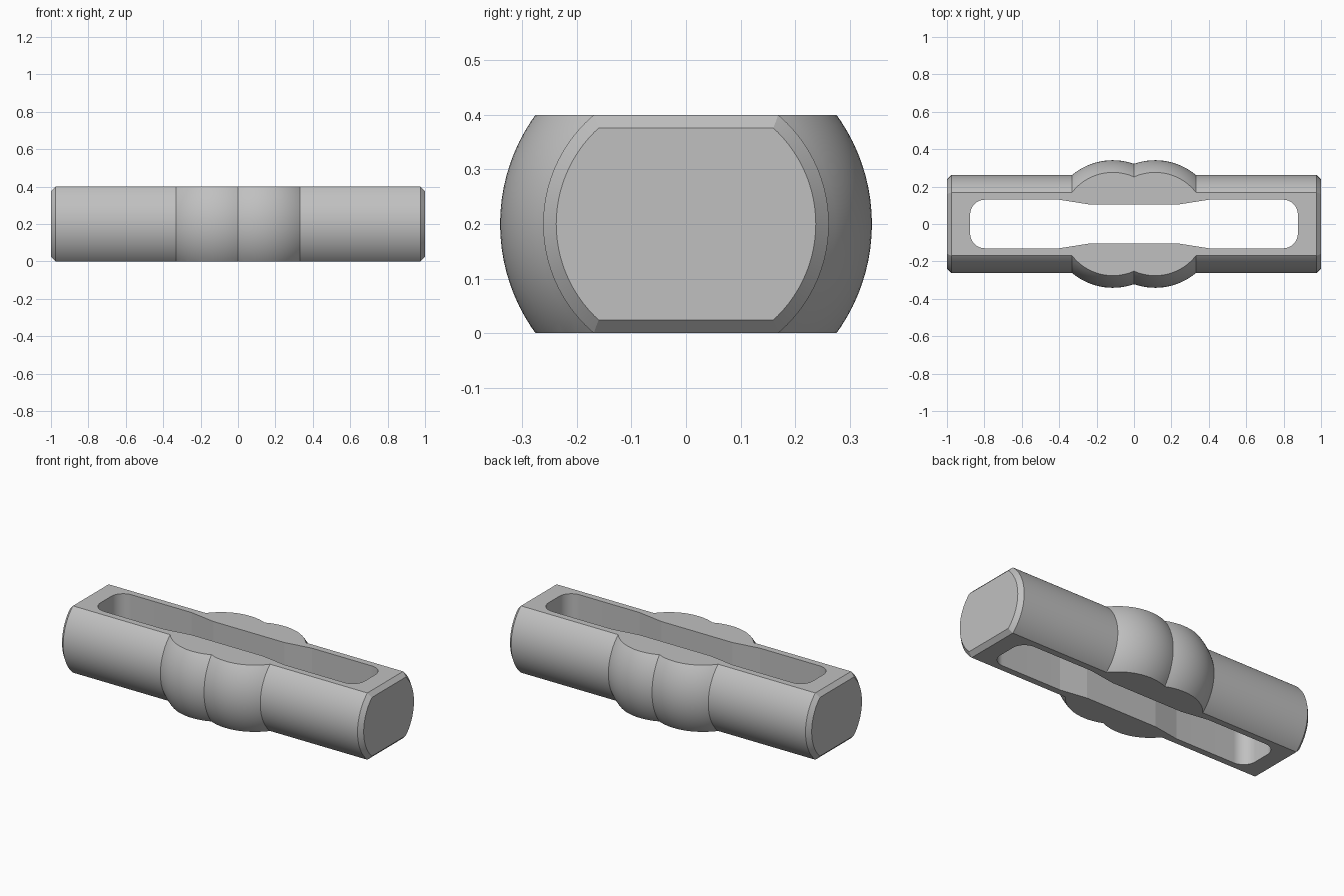
import bpy
import bmesh
from math import sin, cos, pi, radians, sqrt, asin, acos
from mathutils import Vector

cube = bpy.data.objects.get("Cube")
if cube:
    bpy.data.objects.remove(cube, do_unlink=True)

HALF_LEN, HEIGHT = 1.0, 0.4
MID = HEIGHT / 2
TUBE_R, CHAMFER = 0.262, 0.024
BALL_R, BALL_X = 0.341, 0.113

grey = bpy.data.materials.new("plain grey")
grey.use_nodes = True
colour = (0.53, 0.53, 0.53, 1)
grey.diffuse_color = colour
grey.node_tree.nodes["Principled BSDF"].inputs["Base Color"].default_value = colour


def make_object(name, bm):
    bmesh.ops.recalc_face_normals(bm, faces=bm.faces[:])
    mesh = bpy.data.meshes.new(name)
    bm.to_mesh(mesh)
    bm.free()
    mesh.materials.append(grey)
    obj = bpy.data.objects.new(name, mesh)
    bpy.context.collection.objects.link(obj)
    return obj


def prism(name, points, depth):
    """Extrude a closed outline of 3D points along depth."""
    bm = bmesh.new()
    face = bm.faces.new([bm.verts.new(p) for p in points])
    new = bmesh.ops.extrude_face_region(bm, geom=[face])["geom"]
    bmesh.ops.translate(bm, vec=depth, verts=[v for v in new if isinstance(v, bmesh.types.BMVert)])
    return make_object(name, bm)


def lathe(name, profile, steps=96):
    """Revolve (x, radius) points about the long axis."""
    bm = bmesh.new()
    rings = []
    for x, r in profile:
        rings.append([bm.verts.new((x, r * cos(2 * pi * i / steps), MID + r * sin(2 * pi * i / steps)))
                      for i in range(steps)])
    for a, b in zip(rings, rings[1:]):
        for i in range(steps):
            j = (i + 1) % steps
            bm.faces.new((a[i], a[j], b[j], b[i]))
    bm.faces.new(rings[0])
    bm.faces.new(rings[-1])
    return make_object(name, bm)


def cut(obj, tool, operation):
    mod = obj.modifiers.new(operation.title(), "BOOLEAN")
    mod.operation, mod.solver, mod.object = operation, "EXACT", tool
    bpy.context.view_layer.objects.active = obj
    bpy.ops.object.modifier_apply(modifier=mod.name)
    bpy.data.objects.remove(tool, do_unlink=True)


# Round body: tube with chamfered ends and two overlapping ball bulges
start = -asin(BALL_X / BALL_R)
end = pi / 2 - asin(TUBE_R / BALL_R)
arc = []
for i in range(19):
    a = start + (end - start) * i / 18
    arc.append((BALL_X + BALL_R * sin(a), BALL_R * cos(a)))
half = arc + [(HALF_LEN - CHAMFER, TUBE_R), (HALF_LEN, TUBE_R - CHAMFER)]
body = lathe("slotted_body", [(-x, r) for x, r in half[:0:-1]] + half)

# Flat top and bottom, bevelled at both ends
corner = [(HALF_LEN, CHAMFER), (HALF_LEN, HEIGHT - CHAMFER), (HALF_LEN - CHAMFER, HEIGHT)]
right = [(HALF_LEN - CHAMFER, 0)] + corner
outline = right + [(-x, z) for x, z in reversed(right)]
cut(body, prism("flat_limits", [(x, -1, z) for x, z in outline], Vector((0, 2, 0))), "INTERSECT")

# Long through slot: narrow waist, wide rounded ends
SLOT_X, WIDE, WAIST, ROUND = 0.876, 0.13, 0.104, 0.08
quarter = [(0.236, WAIST), (0.4, WIDE)]
for i in range(17):
    a = pi / 2 * (1 - i / 16)
    quarter.append((SLOT_X - ROUND + ROUND * cos(a), WIDE - ROUND + ROUND * sin(a)))
side = quarter + [(x, -y) for x, y in reversed(quarter)]
loop = side + [(-x, -y) for x, y in side]
cut(body, prism("slot", [(x, y, -1) for x, y in loop], Vector((0, 0, 2))), "DIFFERENCE")

# Smooth curves, sharp edges
body.select_set(True)
bpy.context.view_layer.objects.active = body
bpy.ops.object.shade_smooth_by_angle(angle=radians(8))
